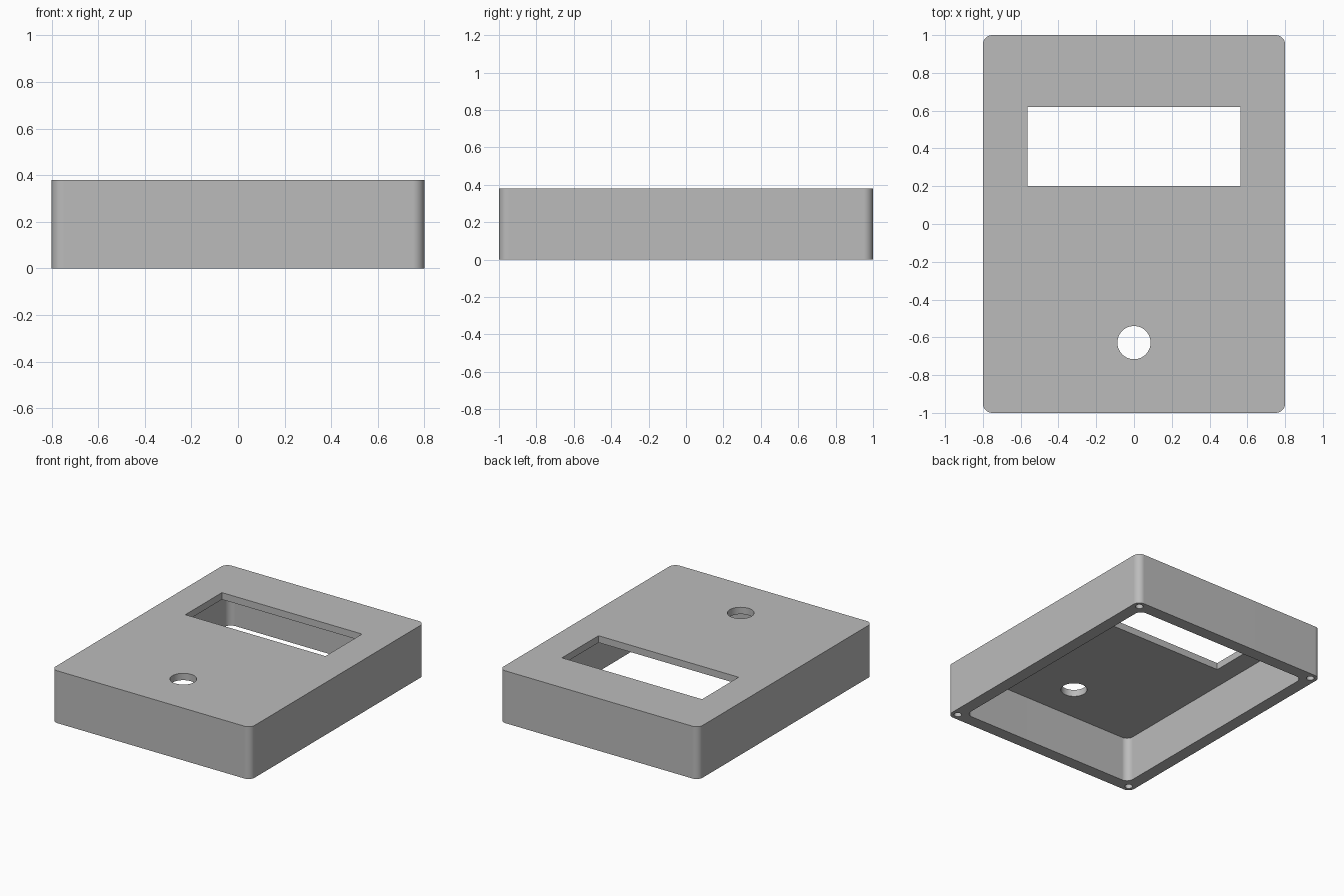
import bpy
import bmesh
import math

cube = bpy.data.objects.get("Cube")
if cube:
    bpy.data.objects.remove(cube, do_unlink=True)

WIDTH, LENGTH, HEIGHT = 1.6, 2.0, 0.38
WALL, LID, FILLET = 0.09, 0.05, 0.05

grey = bpy.data.materials.new("plain_grey")
grey.use_nodes = True
colour = (0.5, 0.5, 0.5, 1)
grey.diffuse_color = colour
grey.node_tree.nodes["Principled BSDF"].inputs["Base Color"].default_value = colour


def prism(name, outline, z0, z1):
    """Extrude a flat outline from z0 up to z1."""
    bm = bmesh.new()
    face = bm.faces.new([bm.verts.new((x, y, z0)) for x, y in outline])
    result = bmesh.ops.extrude_face_region(bm, geom=[face])
    top = [v for v in result["geom"] if isinstance(v, bmesh.types.BMVert)]
    bmesh.ops.translate(bm, verts=top, vec=(0, 0, z1 - z0))
    bmesh.ops.recalc_face_normals(bm, faces=bm.faces)
    mesh = bpy.data.meshes.new(name)
    bm.to_mesh(mesh)
    bm.free()
    mesh.materials.append(grey)
    obj = bpy.data.objects.new(name, mesh)
    bpy.context.collection.objects.link(obj)
    return obj


def circle(cx, cy, r, n=48):
    return [(cx + r * math.cos(math.tau * i / n),
             cy + r * math.sin(math.tau * i / n)) for i in range(n)]


def rounded_rect(w, l, r, steps=10):
    points = []
    for q, (sx, sy) in enumerate([(1, 1), (-1, 1), (-1, -1), (1, -1)]):
        for i in range(steps + 1):
            a = (q + i / steps) * math.pi / 2
            points.append((sx * (w / 2 - r) + r * math.cos(a),
                           sy * (l / 2 - r) + r * math.sin(a)))
    return points


# Outer shell with rounded vertical corners
case = prism("case_shell", rounded_rect(WIDTH, LENGTH, FILLET), 0, HEIGHT)
bpy.context.view_layer.objects.active = case
case.select_set(True)


def cut(outline, z0, z1):
    """Subtract a prism from the case and discard the cutter."""
    cutter = prism("cutter", outline, z0, z1)
    cutter.hide_render = True
    mod = case.modifiers.new("cut", "BOOLEAN")
    mod.operation = "DIFFERENCE"
    mod.solver = "EXACT"
    mod.object = cutter
    bpy.ops.object.modifier_apply(modifier=mod.name)
    bpy.data.objects.remove(cutter, do_unlink=True)


# Hollow inside, open underneath
cut(rounded_rect(WIDTH - 2 * WALL, LENGTH - 2 * WALL, FILLET), -0.1, HEIGHT - LID)

# Screen window and button hole through the lid
cut([(-0.563, 0.2), (0.563, 0.2), (0.563, 0.62), (-0.563, 0.62)], 0.2, 0.5)
cut(circle(0, -0.628, 0.088), 0.2, 0.5)

# Screw holes in the underside of the corners
for sx in (-1, 1):
    for sy in (-1, 1):
        cut(circle(sx * (WIDTH / 2 - 0.05), sy * (LENGTH / 2 - 0.05), 0.026, 24),
            -0.1, 0.25)

# Smooth fillets and holes, keep flat faces flat
bpy.ops.object.shade_smooth_by_angle(angle=math.radians(35))
weighted = case.modifiers.new("flat_faces", "WEIGHTED_NORMAL")
weighted.keep_sharp = True
